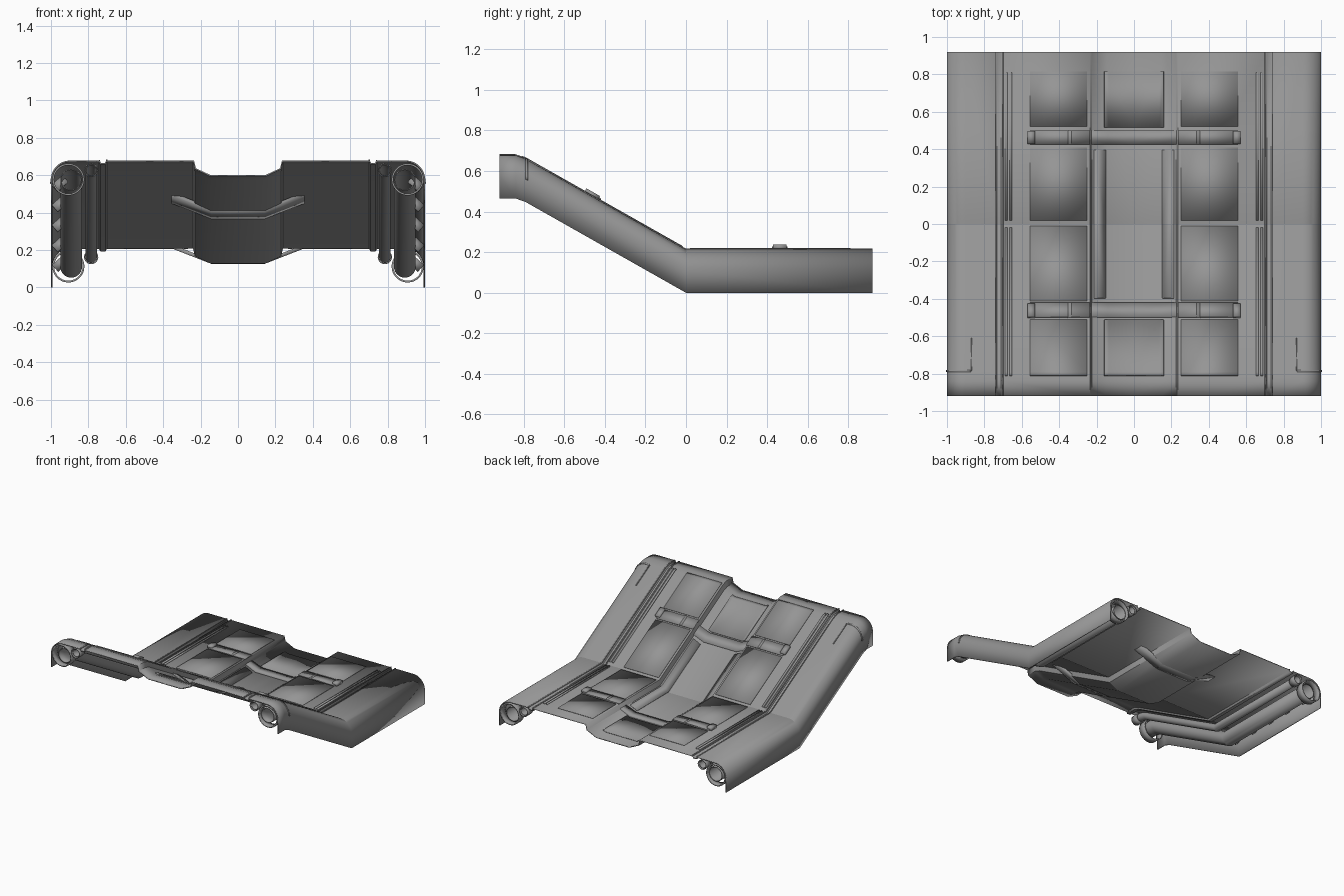
import bpy, math

cube = bpy.data.objects.get("Cube")
if cube:
    bpy.data.objects.remove(cube)

grey = bpy.data.materials.new("primer grey")
grey.use_nodes = True
COLOUR = (0.3, 0.3, 0.3, 1)
grey.diffuse_color = COLOUR
grey.node_tree.nodes["Principled BSDF"].inputs["Base Color"].default_value = COLOUR

END = 0.92
TOP = 0.213
BENDS = [(-END, 0.465), (-0.84, 0.465), (-0.79, 0.447), (0, 0), (END, 0)]
parts = []


def rise(y):
    """Height of the kicked-up floor line at y."""
    for (a, za), (b, zb) in zip(BENDS, BENDS[1:]):
        if y <= b:
            return za + (zb - za) * (y - a) / (b - a)
    return 0


def sweep(name, profile, y0=-END, y1=END, thick=0.008, closed=False):
    """Run an x-z profile along the bent floor line, mirrored to both sides."""
    ys = [y0] + [y for y, _ in BENDS if y0 < y < y1] + [y1]
    n = len(profile)
    verts = [(x, y, z + rise(y)) for y in ys for x, z in profile]
    faces = []
    for r in range(len(ys) - 1):
        for i in range(n if closed else n - 1):
            j = (i + 1) % n
            faces.append((r * n + i, r * n + j, r * n + n + j, r * n + n + i))
    mesh = bpy.data.meshes.new(name)
    mesh.from_pydata(verts, [], faces)
    mesh.materials.append(grey)
    obj = bpy.data.objects.new(name, mesh)
    bpy.context.collection.objects.link(obj)
    mirror = obj.modifiers.new("both sides", "MIRROR")
    mirror.merge_threshold = 0.0005
    shell = obj.modifiers.new("sheet", "SOLIDIFY")
    shell.thickness = thick
    shell.offset = -1
    parts.append(obj)
    return obj


def arc(cx, cz, r, start, stop, steps):
    out = []
    for i in range(steps + 1):
        a = math.radians(start + (stop - start) * i / steps)
        out.append((cx + r * math.cos(a), cz + r * math.sin(a)))
    return out


def tube(name, x, z, r, y0, y1, thick):
    sweep(name, arc(x, z, r, 360, 0, 28)[:-1], y0, y1, thick, True)


def plate(name, x0, x1, y0, y1, height=0.006):
    sweep(name, [(x0, TOP + height), (x1, TOP + height)], y0, y1, height + 0.002)


# Pressed floor sheet with centre channel, seam grooves and rounded sills
floor = [(0, 0.135), (0.145, 0.135), (0.225, 0.172), (0.235, TOP),
         (0.705, TOP), (0.712, 0.2), (0.732, 0.2), (0.74, TOP)]
floor += arc(0.9, TOP - 0.1, 0.1, 90, 0, 10) + [(1, 0)]
sweep("floor_sheet", floor)

# Raised floor panels, front and rear
for label, y0, y1 in [("front", -0.81, -0.51), ("front_middle", -0.41, -0.012),
                      ("rear_middle", 0.02, 0.41), ("rear", 0.52, 0.815)]:
    plate(label + "_floor_panel", 0.25, 0.555, y0, y1)

# Long stiffening ribs beside the seams
for label, y0, y1 in [("front", -0.81, -0.02), ("rear", 0.02, 0.81)]:
    for i, x in enumerate((0.653, 0.676)):
        plate(f"{label}_rib_{i + 1}", x, x + 0.013, y0, y1, 0.008)
plate("seam_lip", 0.699, 0.706, -END, END, 0.005)
plate("sill_seam_lip", 0.738, 0.744, -END, END, 0.004)

# Channel panels and the strips along its sloping walls
for label, y0, y1 in [("front", -0.81, -0.51), ("rear", 0.515, 0.815)]:
    sweep(label + "_channel_panel", [(0, 0.14), (0.135, 0.14), (0.157, 0.15)], y0, y1, 0.006)
sweep("channel_wall_strip", [(0.15, 0.145), (0.212, 0.174)], -0.395, 0.395, 0.01)

# Cross braces: straps over the floor, hangers below the channel
for label, y0, y1 in [("front", -0.495, -0.42), ("rear", 0.425, 0.5)]:
    plate(label + "_brace_strap", 0.235, 0.555, y0, y1, 0.009)
    plate(label + "_brace_bracket", 0.53, 0.57, y0 + 0.004, y1 - 0.004, 0.024)
    sweep(label + "_brace_hanger", [(0, 0.146), (0.14, 0.146), (0.35, 0.228)], y0, y1, 0.02)

# Sill overlap edge near the front
edge = arc(0.9, TOP - 0.1, 0.104, 107, 0, 12)
sweep("sill_overlap_edge", edge, -0.79, -0.78, 0.008)
plate("sill_overlap_side", 0.865, 0.871, -0.78, -0.61, 0.005)

# Hollow rails inside each sill, with wider end collars
tube("main_rail", 0.892, 0.11, 0.058, -END + 0.02, END - 0.02, 0.006)
for label, y0, y1 in [("front", -END, -0.86), ("rear", 0.86, END)]:
    tube(label + "_rail_collar", 0.907, 0.112, 0.086, y0, y1, 0.01)
    tube(label + "_small_collar", 0.785, 0.162, 0.038, y0, y1, 0.006)
tube("small_rail", 0.785, 0.162, 0.031, -END + 0.01, END - 0.01, 0.005)

# Ribs tying the rails to the sill wall
for i in range(9):
    y = -0.76 + i * 0.19
    sweep(f"sill_rib_{i + 1}", [(0.94, 0.17), (0.995, 0.12)], y, y + 0.012, 0.05)

# Smooth the curved sheets, keep the folds crisp
bpy.ops.object.select_all(action="DESELECT")
for obj in parts:
    obj.select_set(True)
bpy.context.view_layer.objects.active = parts[0]
bpy.ops.object.shade_smooth_by_angle(angle=math.radians(25))
